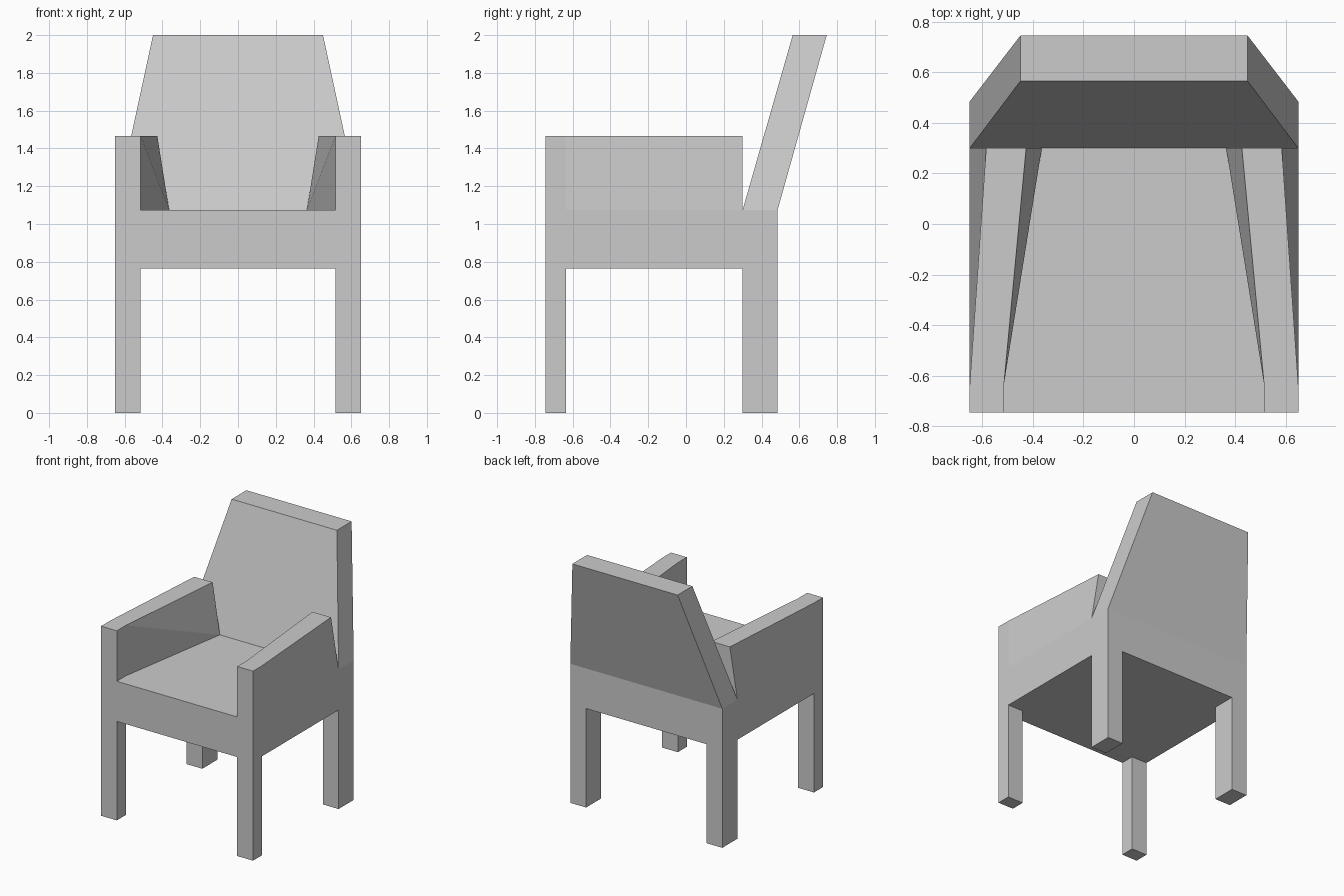
import bpy, bmesh

if "Cube" in bpy.data.objects:
    bpy.data.objects.remove(bpy.data.objects["Cube"])


def rect_z(x0, x1, y0, y1, z):
    """Horizontal rectangle at height z."""
    return [(x0, y0, z), (x1, y0, z), (x1, y1, z), (x0, y1, z)]


def rect_y(bottom, top, z0, z1, y):
    """Upright cross-section at depth y, with separate bottom and top x spans."""
    return [(bottom[0], y, z0), (bottom[1], y, z0), (top[1], y, z1), (top[0], y, z1)]


def loft(name, sections, mirror=False, crease=None):
    """Skin four-sided sections into a closed solid, optionally mirrored in x."""
    bm = bmesh.new()
    rings = [[bm.verts.new(p) for p in s] for s in sections]
    for a, b in zip(rings, rings[1:]):
        for i in range(4):
            j = (i + 1) % 4
            bm.faces.new((a[i], a[j], b[j], b[i]))
    bm.faces.new(rings[0])
    bm.faces.new(rings[-1])
    if crease:
        bmesh.ops.connect_verts(bm, verts=[rings[r][i] for r, i in crease])
    bmesh.ops.recalc_face_normals(bm, faces=bm.faces)
    mesh = bpy.data.meshes.new(name)
    bm.to_mesh(mesh)
    bm.free()
    obj = bpy.data.objects.new(name, mesh)
    bpy.context.collection.objects.link(obj)
    if mirror:
        mod = obj.modifiers.new("Mirror", 'MIRROR')
        mod.use_mirror_merge = False
    return obj


W, LEG_IN = 0.65, 0.515           # half width, inner side of legs
FRONT, FRONT_IN = -0.745, -0.635  # front post depth
REAR_IN, REAR = 0.30, 0.485       # rear post depth
Z_UNDER, Z_SEAT, Z_ARM, Z_TOP = 0.765, 1.075, 1.465, 2.0

# Seat block
loft("seat", [rect_z(-W, W, FRONT, REAR, z) for z in (Z_UNDER, Z_SEAT)])

# Leg pairs
for name, y0, y1 in (("front_legs", FRONT, FRONT_IN), ("back_legs", REAR_IN, REAR)):
    loft(name, [rect_z(LEG_IN, W, y0, y1, z) for z in (0, Z_UNDER)], mirror=True)

# Armrests: straight front post, then flaring at the base towards the back
post = (LEG_IN, W)
loft("armrests", [
    rect_y(post, post, Z_SEAT, Z_ARM, FRONT),
    rect_y(post, post, Z_SEAT, Z_ARM, FRONT_IN),
    rect_y((0.365, W), (0.427, 0.585), Z_SEAT, Z_ARM, REAR_IN),
], mirror=True, crease=[(1, 3), (2, 0)])

# Reclined, tapering backrest
loft("backrest", [
    rect_z(-W, W, REAR_IN, REAR, Z_SEAT),
    rect_z(-0.45, 0.45, 0.565, 0.745, Z_TOP),
])
